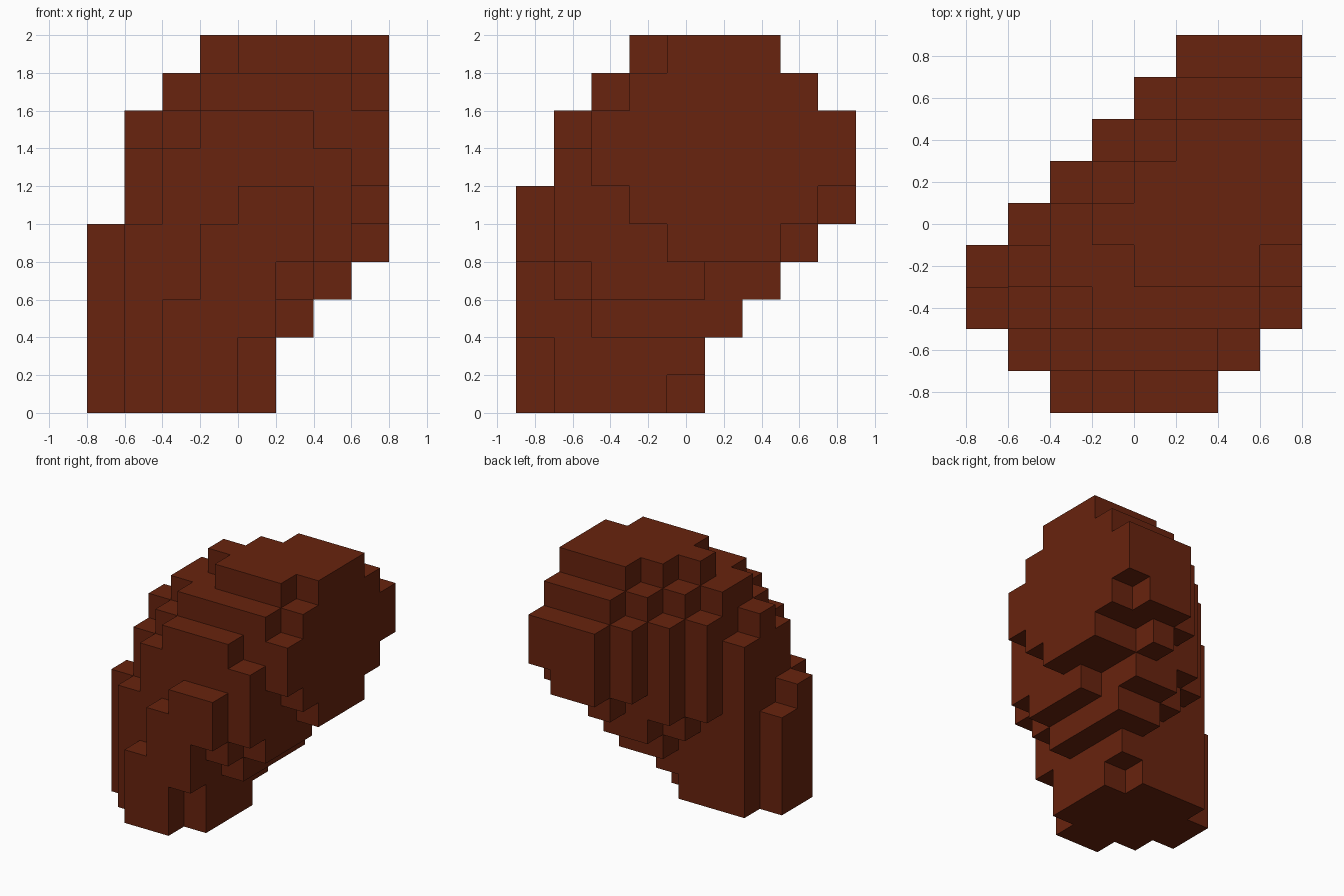
import bpy, bmesh, math
from mathutils import Vector

if "Cube" in bpy.data.objects:
    bpy.data.objects.remove(bpy.data.objects["Cube"], do_unlink=True)

CELL = 0.2
ORIGIN = Vector((-0.8, -0.9, 0.0))
filled = set()


def layer(z, y_first, *spans):
    """Fill one block layer: each span is the first and last x cell of a row, front to back."""
    for y, (a, b) in enumerate(spans, y_first):
        filled.update((x, y, z) for x in range(a, b + 1))


# Round stem at the foot
layer(0, 0, (2, 3), (1, 4), (0, 4), (0, 4), (1, 3))
layer(1, 0, (2, 3), (1, 4), (0, 4), (0, 4), (1, 4))
# Bend that leans back and to the left
layer(2, 0, (2, 4), (1, 4), (0, 5), (0, 5), (1, 5), (4, 5))
layer(3, 0, (3, 4), (1, 5), (0, 6), (0, 6), (1, 6), (3, 5), (4, 5))
layer(4, 0, (3, 5), (1, 6), (0, 6), (1, 6), (1, 7), (2, 7), (3, 7), (5, 5))
layer(5, 0, (4, 5), (2, 6), (1, 6), (1, 7), (1, 7), (2, 7), (3, 7), (4, 7), (5, 6))
# Wide upper end, cut flat on its left side
layer(6, 1, (2, 6), (1, 7), (1, 7), (1, 7), (2, 7), (3, 7), (4, 7), (5, 7))
layer(7, 1, (3, 5), (2, 7), (1, 7), (2, 7), (2, 7), (3, 7), (4, 7), (5, 7))
layer(8, 2, (3, 6), (2, 7), (2, 7), (3, 7), (4, 7), (5, 7))
layer(9, 3, (4, 6), (3, 7), (4, 7), (5, 7))

# Outer skin: a square wherever a filled cell meets an empty one
bm = bmesh.new()
for cell in sorted(filled):
    centre = ORIGIN + (Vector(cell) + Vector((0.5, 0.5, 0.5))) * CELL
    for axis in range(3):
        for sign in (-1, 1):
            near = list(cell)
            near[axis] += sign
            if tuple(near) in filled:
                continue
            n, u, v = Vector(), Vector(), Vector()
            n[axis] = sign
            u[(axis + 1) % 3] = 1
            v[(axis + 2) % 3] = sign
            corners = [n + u + v, n - u + v, n - u - v, n + u - v]
            bm.faces.new([bm.verts.new(centre + c * CELL / 2) for c in corners])
bmesh.ops.remove_doubles(bm, verts=bm.verts, dist=0.001)

# Merge coplanar squares into clean flat faces
bmesh.ops.dissolve_limit(bm, angle_limit=math.radians(1), verts=bm.verts, edges=bm.edges)

mesh = bpy.data.meshes.new("curved_stem")
bm.to_mesh(mesh)
bm.free()
body = bpy.data.objects.new("curved_stem", mesh)
bpy.context.collection.objects.link(body)

# Single red-brown colour
colour = (0.138, 0.0168, 0.0044, 1.0)
mat = bpy.data.materials.new("red_brown")
mat.use_nodes = True
mat.diffuse_color = colour
mat.node_tree.nodes["Principled BSDF"].inputs["Base Color"].default_value = colour
mesh.materials.append(mat)
